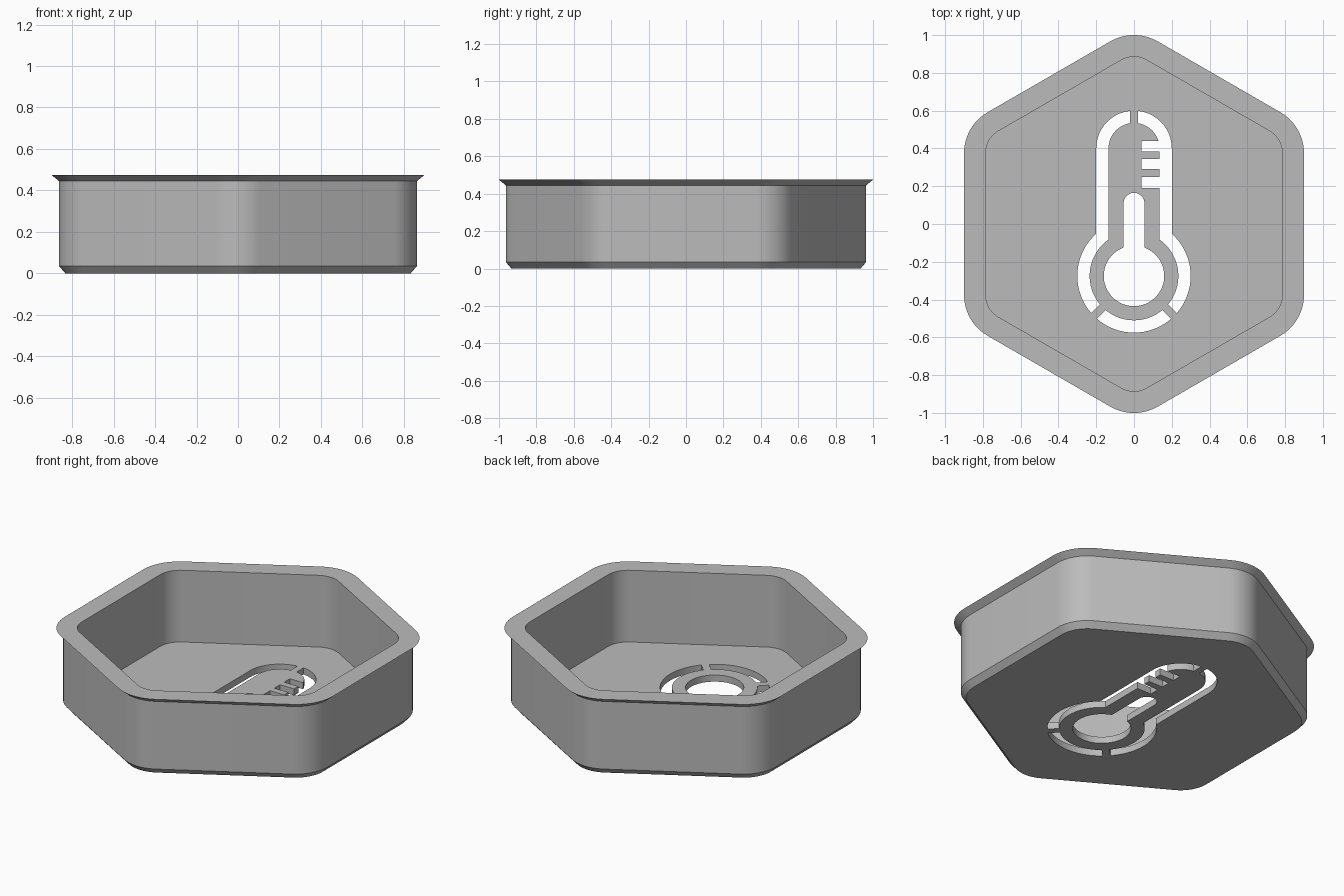
import bpy, bmesh
from math import radians, degrees, acos, cos, sin, pi
from mathutils import Matrix, Vector

if "Cube" in bpy.data.objects:
    bpy.data.objects.remove(bpy.data.objects["Cube"])

grey = bpy.data.materials.new("plain_grey")
grey.use_nodes = True
grey.diffuse_color = (0.5, 0.5, 0.5, 1)
grey.node_tree.nodes["Principled BSDF"].inputs["Base Color"].default_value = (0.5, 0.5, 0.5, 1)

CORNER = 0.65            # apothem of the hexagon of corner centres
BULB_Y = -0.275
FLOOR = 0.04


def arc(cx, cy, r, start, end, steps):
    return [(cx + r * cos(radians(start + (end - start) * i / steps)),
             cy + r * sin(radians(start + (end - start) * i / steps)))
            for i in range(steps + 1)]


def rounded_hexagon(apothem):
    pts = []
    for k in range(6):
        a = 30 + 60 * k
        c = CORNER / cos(pi / 6)
        pts += arc(c * cos(radians(a)), c * sin(radians(a)), apothem - CORNER, a - 30, a + 30, 10)
    return pts


def thermometer(half_width, radius, top):
    join = degrees(acos(half_width / radius))
    return (arc(0, top, half_width, 0, 180, 24)
            + arc(0, BULB_Y, radius, 180 - join, 360 + join, 56))


def loft(name, rings):
    """Solid through stacked (outline, height) rings, capped at both ends."""
    bm = bmesh.new()
    loops = [[bm.verts.new((x, y, z)) for x, y in pts] for pts, z in rings]
    n = len(loops[0])
    for a, b in zip(loops, loops[1:]):
        for i in range(n):
            j = (i + 1) % n
            bm.faces.new((a[i], a[j], b[j], b[i]))
    bm.faces.new(loops[0][::-1])
    bm.faces.new(loops[-1])
    bmesh.ops.recalc_face_normals(bm, faces=bm.faces)
    mesh = bpy.data.meshes.new(name)
    bm.to_mesh(mesh)
    bm.free()
    mesh.materials.append(grey)
    obj = bpy.data.objects.new(name, mesh)
    bpy.context.collection.objects.link(obj)
    return obj


def prism(name, pts, reach):
    return loft(name, [(pts, -reach), (pts, FLOOR + reach)])


def rectangle(x0, x1, y0, y1):
    return [(x0, y0), (x1, y0), (x1, y1), (x0, y1)]


def combine(target, tool, operation):
    mod = target.modifiers.new("shape", "BOOLEAN")
    mod.operation, mod.object, mod.solver = operation, tool, "EXACT"
    bpy.context.view_layer.objects.active = target
    bpy.ops.object.modifier_apply(modifier=mod.name)
    bpy.data.objects.remove(tool)


# Tray: chamfered base, straight wall, flared rim, then down inside to the floor
profile = [(0.833, 0), (0.863, 0.035), (0.863, 0.445), (0.9, 0.475), (0.785, 0.475), (0.785, FLOOR)]
tray = loft("hexagon_tray", [(rounded_hexagon(a), z) for a, z in profile])

# Thermometer outline slot, with bridges left to hold the middle
slot = prism("slot_cutter", thermometer(0.2, 0.3, 0.4), 0.05)
combine(slot, prism("slot_core", thermometer(0.135, 0.235, 0.4), 0.1), "DIFFERENCE")
combine(slot, prism("top_bridge", rectangle(-0.02, 0.02, 0.45, 0.7), 0.1), "DIFFERENCE")
for angle in (225, 315):
    turn = Matrix.Rotation(radians(angle), 2)
    pts = [turn @ Vector(p) + Vector((0, BULB_Y)) for p in rectangle(0.2, 0.35, -0.022, 0.022)]
    combine(slot, prism("bulb_bridge", pts, 0.1), "DIFFERENCE")
combine(tray, slot, "DIFFERENCE")

# Scale notches opening into the slot, and the bulb with its column
for y0, y1 in ((0.385, 0.44), (0.29, 0.345), (0.19, 0.25)):
    combine(tray, prism("notch_cutter", rectangle(0.04, 0.16, y0, y1), 0.05), "DIFFERENCE")
combine(tray, prism("bulb_cutter", thermometer(0.055, 0.16, 0.11), 0.05), "DIFFERENCE")

bpy.ops.object.select_all(action="DESELECT")
tray.select_set(True)
bpy.context.view_layer.objects.active = tray
bpy.ops.object.shade_smooth_by_angle(angle=radians(30))
